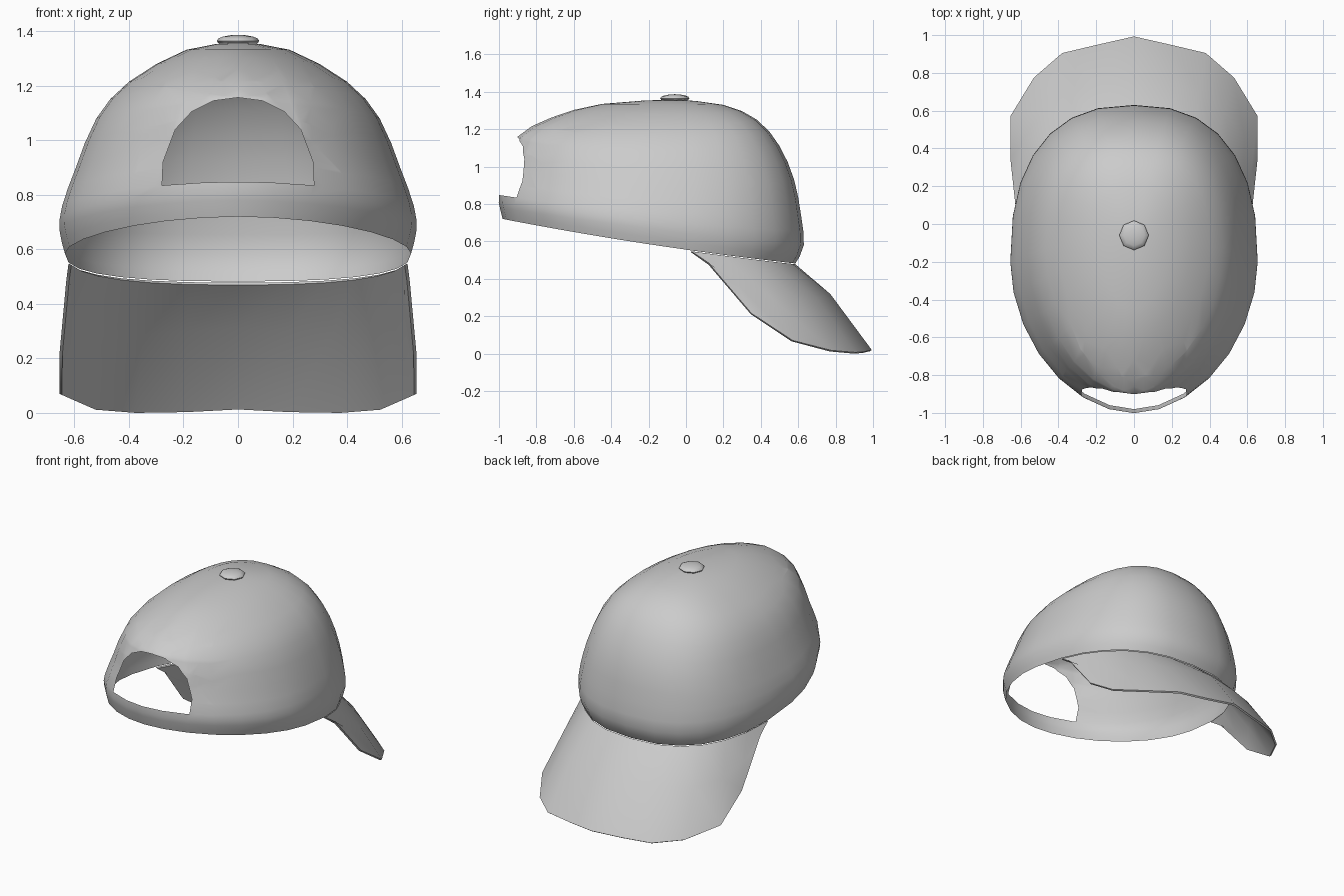
import bpy, bmesh, math
from mathutils import Vector

if "Cube" in bpy.data.objects:
    bpy.data.objects.remove(bpy.data.objects["Cube"])

fabric = bpy.data.materials.new("grey_fabric")
fabric.diffuse_color = (0.6, 0.6, 0.6, 1)
fabric.use_nodes = True
fabric.node_tree.nodes["Principled BSDF"].inputs["Base Color"].default_value = fabric.diffuse_color


def finish(name, bm, angle=50):
    bmesh.ops.recalc_face_normals(bm, faces=bm.faces)
    mesh = bpy.data.meshes.new(name)
    bm.to_mesh(mesh)
    bm.free()
    mesh.materials.append(fabric)
    ob = bpy.data.objects.new(name, mesh)
    bpy.context.collection.objects.link(ob)
    bpy.ops.object.select_all(action='DESELECT')
    ob.select_set(True)
    bpy.context.view_layer.objects.active = ob
    bpy.ops.object.shade_smooth_by_angle(angle=math.radians(angle))
    return ob


# Crown: rings from rim to top, each given by its brim-side (y, z),
# flank (x, y, z) and strap-side (y, z) values
RINGS = [
    (.585, .482, .635, -.20, .585, -.98, .720),
    (.630, .580, .655, -.20, .670, -.995, .780),
    (.615, .740, .645, -.20, .760, -1.0, .848),
    (.578, .930, .595, -.17, .900, -.955, 1.00),
    (.500, 1.11, .520, -.15, 1.08, -.90, 1.16),
    (.380, 1.25, .400, -.12, 1.215, -.72, 1.262),
    (.200, 1.33, .190, -.08, 1.332, -.45, 1.335),
    (-.06, 1.36, 0, -.06, 1.36, -.06, 1.36),
]
SEG = 28
STEP = math.tau / SEG


def midway(k):
    # Smooth in-between ring (Catmull-Rom)
    a, b, c = RINGS[max(k - 1, 0)], RINGS[k], RINGS[k + 1]
    d = RINGS[k + 2] if k + 2 < len(RINGS) else c
    return [(9 * (q + r) - p - s) / 16 for p, q, r, s in zip(a, b, c, d)]


def ring_point(ring, a):
    yf, zf, xs, ys, zs, yb, zb = ring
    s, c = math.sin(a), math.cos(a)
    p = .82 if c > 0 else 1.06
    s = math.copysign(abs(s) ** p, s)
    c = math.copysign(abs(c) ** p, c)
    y = ys + c * ((yf - ys) if c > 0 else (ys - yb))
    z = zs + c * (zf - zb) / 2 + c * c * ((zf + zb) / 2 - zs)
    return Vector((xs * s, y, z))


fine = []
for k in range(len(RINGS) - 1):
    fine += [RINGS[k], midway(k)]

bm = bmesh.new()
row_id = bm.faces.layers.int.new("row")
rows = [[bm.verts.new(ring_point(r, STEP * i)) for i in range(SEG)] for r in fine]
for k in range(len(rows) - 1):
    for i in range(SEG):
        j = (i + 1) % SEG
        f = bm.faces.new((rows[k][i], rows[k][j], rows[k + 1][j], rows[k + 1][i]))
        f[row_id] = k
top = bm.verts.new((0, -.06, 1.36))
for i in range(SEG):
    f = bm.faces.new((rows[-1][i], rows[-1][(i + 1) % SEG], top))
    f[row_id] = len(rows)

# Arched opening above the strap, cut through the back rows
half = [(.28, .80), (.275, .92), (.23, 1.04), (.17, 1.105), (.09, 1.145), (0, 1.157)]
arch = half + [(-x, z) for x, z in reversed(half[:-1])]
planes = []
for (x0, z0), (x1, z1) in zip(arch, arch[1:]):
    planes.append((Vector((x0, 0, z0)), Vector((z1 - z0, 0, x0 - x1)).normalized()))


def inside(f):
    c = f.calc_center_median()
    return (c.y < -.5 and f[row_id] >= 4
            and all((c - co).dot(no) < 1e-5 for co, no in planes))


def near_opening(f):
    return (4 <= f[row_id] <= 9 and f.calc_center_median().y < -.5
            and min(abs(v.co.x) for v in f.verts) < .3)


for co, no in planes:
    faces = [f for f in bm.faces if near_opening(f)]
    geom = set(faces)
    for f in faces:
        geom.update(f.edges)
        geom.update(f.verts)
    bmesh.ops.bisect_plane(bm, geom=list(geom), dist=1e-5, plane_co=co, plane_no=no)
bmesh.ops.delete(bm, geom=[f for f in bm.faces if inside(f)], context='FACES')
finish("crown", bm, 60)

# Brim: curved sheet from the crown rim to the outer edge, one half then mirrored
inner = [ring_point(RINGS[0], STEP * i) for i in range(6, -1, -1)]
outer = [Vector(p) for p in [
    (.63, .12, .49), (.655, .35, .22), (.655, .57, .075), (.53, .775, .022),
    (.38, .905, .011), (.19, .95, .014), (0, .993, .024)]]
bulge = [0, .005, .02, .035, .05, .062, .07]


def mirrored(pts):
    return pts + [Vector((-p.x, p.y, p.z)) for p in reversed(pts[:-1])]


middle = [(a + b) / 2 + Vector((0, -.25, 1)) * h for a, b, h in zip(inner, outer, bulge)]
bm = bmesh.new()
lines = [[bm.verts.new(p) for p in mirrored(line)] for line in (inner, middle, outer)]
for la, lb in zip(lines, lines[1:]):
    for i in range(len(la) - 1):
        bm.faces.new((la[i], la[i + 1], lb[i + 1], lb[i]))
bmesh.ops.recalc_face_normals(bm, faces=bm.faces)
bmesh.ops.solidify(bm, geom=bm.faces[:], thickness=.012)
low = min(v.co.z for v in bm.verts)
bmesh.ops.translate(bm, verts=bm.verts[:], vec=(0, 0, -low))
finish("brim", bm)

# Button on top
bm = bmesh.new()
bmesh.ops.create_uvsphere(bm, u_segments=8, v_segments=8, radius=1)
for v in bm.verts:
    v.co = Vector((v.co.x * .078, v.co.y * .078 - .06, v.co.z * .022 + 1.365))
finish("top_button", bm)
